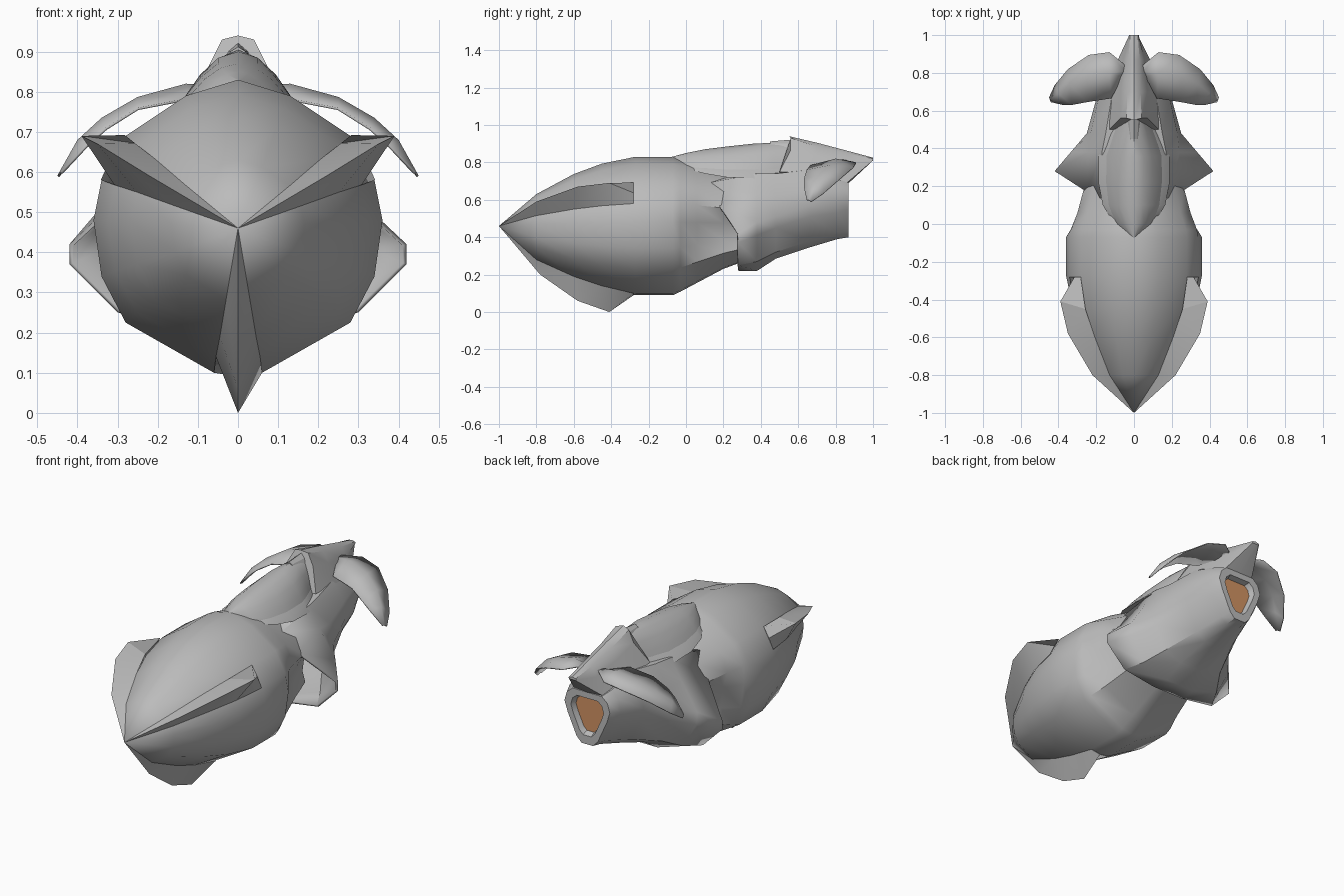
import bpy, bmesh, math

cube = bpy.data.objects.get("Cube")
if cube:
    bpy.data.objects.remove(cube)


def material(name, rgb):
    m = bpy.data.materials.new(name)
    m.use_nodes = True
    m.diffuse_color = (*rgb, 1)
    m.node_tree.nodes["Principled BSDF"].inputs["Base Color"].default_value = (*rgb, 1)
    return m


GREY = material("hull grey", (0.5, 0.5, 0.5))
GLOW = material("exhaust orange", (0.64, 0.29, 0.125))


def loft(name, rings, closed=True, caps=(True, True), glow_cap=False, angle=35):
    """Skin a series of equal-length point rings into one object."""
    bm = bmesh.new()
    rows = [[bm.verts.new(p) for p in r] for r in rings]
    n = len(rows[0])
    for a, b in zip(rows, rows[1:]):
        for i in range(n if closed else n - 1):
            j = (i + 1) % n
            bm.faces.new((a[i], a[j], b[j], b[i]))
    if caps[0]:
        bm.faces.new(rows[0])
    if caps[1]:
        bm.faces.new(rows[-1]).material_index = 1 if glow_cap else 0
    bmesh.ops.remove_doubles(bm, verts=bm.verts, dist=0.0005)
    bmesh.ops.recalc_face_normals(bm, faces=bm.faces)
    me = bpy.data.meshes.new(name)
    bm.to_mesh(me)
    bm.free()
    me.materials.append(GREY)
    if glow_cap:
        me.materials.append(GLOW)
    me.shade_smooth()
    me.set_sharp_from_angle(angle=math.radians(angle))
    ob = bpy.data.objects.new(name, me)
    bpy.context.collection.objects.link(ob)
    return ob


def mirrored(half):
    """Complete a half ring that starts and ends on the centre line."""
    return half + [(-x, y, z) for x, y, z in half[-2:0:-1]]


def solidify(ob, t):
    m = ob.modifiers.new("thickness", "SOLIDIFY")
    m.thickness = t
    m.offset = -1


# Front hull: one cross-section scaled along the length, pinched into side channels
SECTION = [(0, .37), (.13, .33), (.28, .23), (.34, .12), (.36, .02),
           (.34, -.12), (.28, -.235), (.06, -.36), (0, -.37)]
# y, width, top, bottom, pinch
STATIONS = [(-1, 0, 0, 0, 1), (-.8, .46, .46, .5, 1), (-.6, .74, .75, .75, 1),
            (-.45, .9, .9, .89, 1), (-.27, 1, 1, 1, 1), (-.07, 1, 1, 1, 1),
            (-.03, .98, .98, .95, .95), (.06, .88, .92, .82, .85),
            (.2, .77, .8, .62, .78), (.32, .68, .74, .5, .75)]
rings = []
for y, w, top, bot, pinch in STATIONS:
    rings.append(mirrored([(x * w * (pinch if i in (4, 5) else 1), y,
                            .46 + z * (top if z > 0 else bot))
                           for i, (x, z) in enumerate(SECTION)]))
loft("front_hull", rings)

# Rear body with open flared intakes and a recessed exhaust
lip = [(0, .15, .72), (.18, .12, .69), (.25, .17, .58), (.42, .28, .42),
       (.42, .28, .37), (.3, .28, .25), (.1, .28, .22), (0, .28, .22)]
flare = [(0, .75), (.17, .74), (.24, .63), (.335, .48), (.33, .41), (.25, .27), (.09, .22), (0, .22)]
mid = [(0, .75), (.15, .74), (.23, .62), (.25, .51), (.25, .45), (.19, .32), (.08, .285), (0, .285)]
aft = [(0, .78), (.12, .76), (.19, .66), (.2, .57), (.185, .51), (.12, .38), (.06, .345), (0, .345)]
neck = [(0, .71), (.11, .71), (.15, .67), (.165, .6), (.145, .53), (.08, .42), (.04, .39), (0, .39)]
end = [(0, .69), (.09, .69), (.125, .66), (.14, .61), (.12, .55), (.065, .43), (.035, .4), (0, .4)]


def at(pts, y, s=1):
    return [(x * s, y, .57 + (z - .57) * s) for x, z in pts]


rear = [lip, at(flare, .38), at(mid, .48), at(aft, .66), at(neck, .81),
        at(end, .87), at(end, .87, .72), at(end, .84, .64)]
solidify(loft("rear_body", [mirrored(r) for r in rear], caps=(False, True), glow_cap=True), .012)

# Tail spine
SPINE = [[(0, .55, .94), (.04, .56, .93), (.07, .56, .865), (.13, .5, .75), (0, .5, .72)],
         [(0, .7, .905), (.035, .7, .885), (.07, .7, .83), (.13, .7, .74), (0, .7, .7)],
         [(0, .87, .86), (.03, .87, .845), (.055, .87, .79), (.09, .86, .69), (0, .86, .68)],
         [(0, 1, .825), (.02, 1, .82), (.025, 1, .815), (.02, 1, .81), (0, 1, .81)]]
loft("tail_spine", [mirrored(r) for r in SPINE])

# Canopy and its rim: parabolic arches of y, half width, base height, top height
CANOPY = [(-.075, .005, .82, .83), (0, .09, .785, .85), (.1, .14, .76, .87), (.22, .16, .74, .885),
          (.36, .16, .735, .9), (.47, .12, .735, .905), (.56, .08, .74, .9)]


def arch(y, w, base, top, steps=10):
    return [(w * math.cos(t), y, base + (top - base) * math.sin(t) ** 2)
            for t in (math.pi * i / steps for i in range(steps + 1))]


loft("canopy", [arch(*s) for s in CANOPY])
loft("canopy_rim", [arch(y, w * 1.18, b - .02, b + (t - b) * .6) for y, w, b, t in CANOPY])

# Vent behind the canopy
loft("canopy_vent", [arch(.45, .025, .89, .912, 4), arch(.57, .035, .88, .922, 4)], angle=20)

# Nose blades: two side wings and a keel, each a wedge from the nose tip
NOSE = (0, -1, .46)


def blade(name, outer, upper, lower):
    loft(name, [[NOSE] * 3] + [list(s) for s in zip(outer, upper, lower)], angle=25)


def flip(pts, side):
    return [(side * x, y, z) for x, y, z in pts]


for side, name in ((1, "left_blade"), (-1, "right_blade")):
    blade(name,
          flip([(.22, -.8, .59), (.35, -.58, .67), (.39, -.41, .69), (.315, -.28, .637)], side),
          flip([(.129, -.8, .566), (.207, -.6, .633), (.257, -.45, .672), (.282, -.28, .692)], side),
          flip([(.156, -.8, .515), (.252, -.6, .55), (.308, -.45, .568), (.342, -.28, .58)], side))
blade("keel_blade",
      [(0, -.78, .2), (0, -.58, .06), (0, -.41, 0), (0, -.28, .09)],
      [(.03, -.8, .28), (.045, -.6, .19), (.055, -.45, .14), (.06, -.28, .1)],
      [(-.03, -.8, .28), (-.045, -.6, .19), (-.055, -.45, .14), (-.06, -.28, .1)])

# Drooping tail fins: leading edge, crown and trailing edge
FIN = [[(.06, .78, .8), (.05, .81, .815), (.045, .84, .815)],
       [(.12, .665, .785), (.13, .8, .82), (.13, .91, .8)],
       [(.25, .645, .76), (.25, .78, .787), (.24, .895, .775)],
       [(.33, .63, .71), (.34, .74, .735), (.35, .82, .71)],
       [(.375, .63, .67), (.4, .69, .68), (.42, .735, .635)],
       [(.44, .645, .6), (.445, .655, .6), (.45, .67, .59)]]
fins = loft("tail_fins", FIN, closed=False, caps=(False, False), angle=60)
solidify(fins, .006)
fins.modifiers.new("mirror", "MIRROR")
